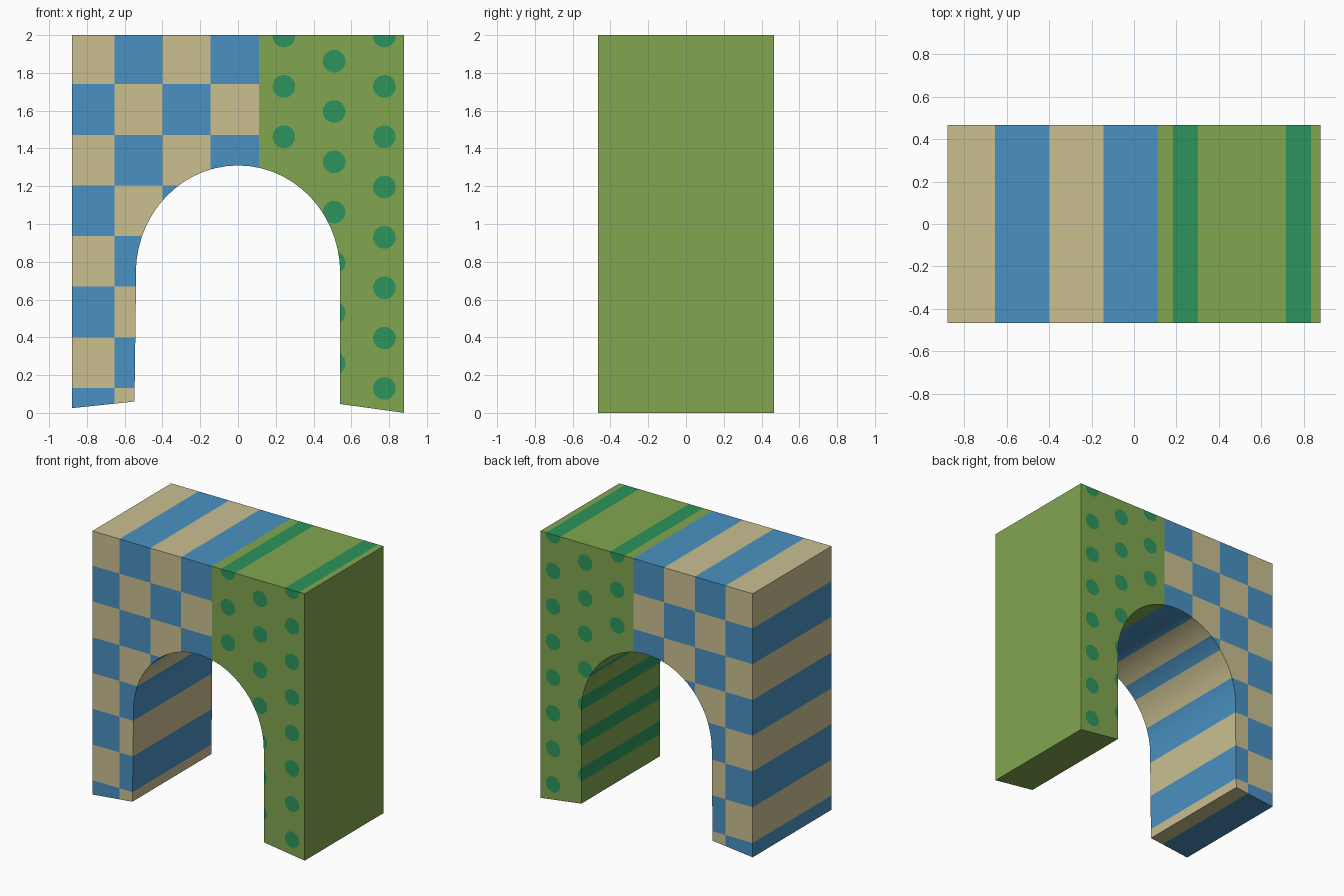
import bpy, bmesh, math
from mathutils import Vector
from mathutils.geometry import delaunay_2d_cdt

if "Cube" in bpy.data.objects:
    bpy.data.objects.remove(bpy.data.objects["Cube"])

DEPTH = 0.467          # half depth in y
W = 0.88               # half width
SPLIT = 0.11           # x where checks meet dots
CHECK_X = [-0.655, -0.40, -0.145, SPLIT]
STEP, TOP_ROW = 0.268, 1.74


def material(name, rgb):
    lin = [((c / 255 + 0.055) / 1.055) ** 2.4 for c in rgb]
    m = bpy.data.materials.new(name)
    m.diffuse_color = (*lin, 1)
    m.use_nodes = True
    m.node_tree.nodes["Principled BSDF"].inputs["Base Color"].default_value = m.diffuse_color
    return m


mats = [material("tan", (203, 192, 145)), material("blue", (74, 145, 194)),
        material("leaf green", (129, 166, 80)), material("dot green", (45, 148, 92))]

# Arch outline, counter-clockwise in (x, z), with slightly sloped feet
outline = [(-W, 0.025), (-0.548, 0.06), (-0.541, 0.6)]
N = 28
for i in range(N + 1):
    a = math.pi * (1 - i / N)
    outline.append((0.541 * math.cos(a), 0.74 + 0.57 * math.sin(a)))
outline += [(0.541, 0.047), (W, 0.0), (W, 2.0), (-W, 2.0)]

pts, edges, faces = [], [], []


def add_polygon(poly):
    faces.append(list(range(len(pts), len(pts) + len(poly))))
    pts.extend(Vector(p) for p in poly)


def add_line(p, q):
    edges.append((len(pts), len(pts) + 1))
    pts.extend((Vector(p), Vector(q)))


add_polygon(outline)

# Polka dots in three staggered columns
for x, top, count in ((0.243, 1.995, 3), (0.509, 1.862, 7), (0.775, 1.995, 8)):
    for k in range(count):
        z = top - k * 0.2665
        add_polygon([(x + 0.06 * math.cos(t * math.pi / 12),
                      z + 0.06 * math.sin(t * math.pi / 12)) for t in range(24)])

# Check lines
for x in CHECK_X:
    add_line((x, -0.1), (x, 2.1))
for k in range(7):
    add_line((-1, TOP_ROW - k * STEP), (SPLIT, TOP_ROW - k * STEP))

# Cut the outline into coloured faces
verts2d, _, tris, _, _, origin = delaunay_2d_cdt(pts, edges, faces, 0, 1e-5)


def colour(x, z, owners):
    if any(o > 0 for o in owners):
        return 3
    if x > SPLIT:
        return 2
    col = sum(x > c for c in CHECK_X)
    row = math.floor((TOP_ROW + STEP - z) / STEP)
    return (col + row) % 2


bm = bmesh.new()
front = [bm.verts.new((v.x, -DEPTH, v.y)) for v in verts2d]
back = [bm.verts.new((v.x, DEPTH, v.y)) for v in verts2d]
sides = {}
for tri, owners in zip(tris, origin):
    if 0 not in owners:
        continue
    c = sum((verts2d[i] for i in tri), Vector((0, 0))) / len(tri)
    m = colour(c.x, c.y, owners)
    bm.faces.new([front[i] for i in tri]).material_index = m
    bm.faces.new([back[i] for i in reversed(tri)]).material_index = m
    for a, b in zip(tri, list(tri[1:]) + [tri[0]]):
        if (b, a) in sides:
            del sides[(b, a)]
        else:
            sides[(a, b)] = m

# Walls through the depth carry the colour of the face they border
for (a, b), m in sides.items():
    bm.faces.new((front[b], front[a], back[a], back[b])).material_index = m
bmesh.ops.delete(bm, geom=[v for v in bm.verts if not v.link_faces], context='VERTS')
bmesh.ops.recalc_face_normals(bm, faces=bm.faces)

mesh = bpy.data.meshes.new("arch_block")
bm.to_mesh(mesh)
bm.free()
for m in mats:
    mesh.materials.append(m)
arch = bpy.data.objects.new("arch_block", mesh)
bpy.context.collection.objects.link(arch)
bpy.context.view_layer.objects.active = arch
arch.select_set(True)
bpy.ops.object.shade_smooth_by_angle(angle=math.radians(30))
